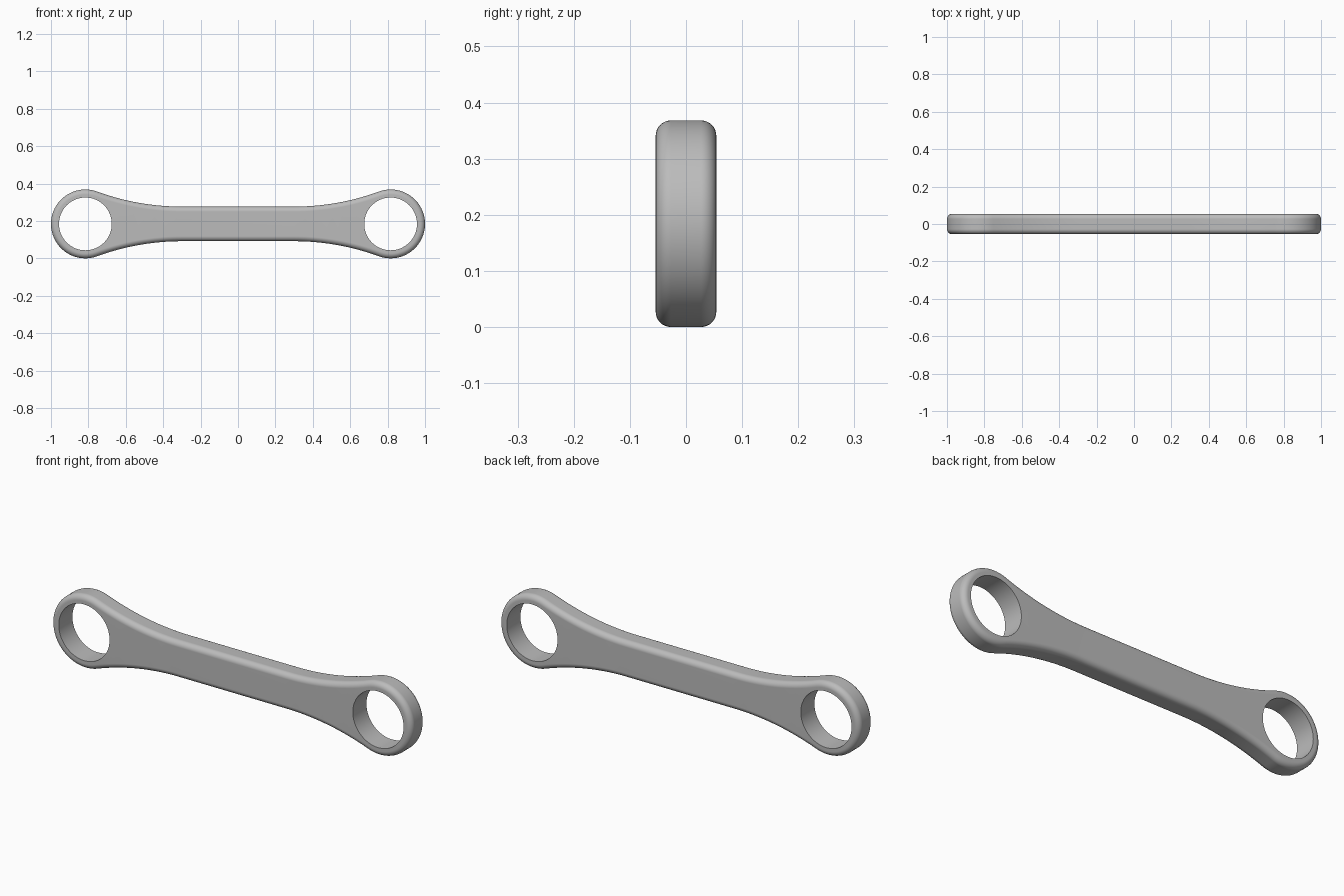
import bpy, bmesh
from math import sin, cos, pi, atan2

cube = bpy.data.objects.get("Cube")
if cube:
    bpy.data.objects.remove(cube, do_unlink=True)

HEAD_R, HOLE_R, HEAD_X = 0.184, 0.141, 0.816   # ring ends
WAIST, ARC_X = 0.0925, 0.30                    # straight middle of the arm
HALF_T, ROUND = 0.054, 0.027                   # half thickness, edge rounding
MID_Z = HEAD_R

# Flank arc: tangent to the straight waist and to the head circle
D = HEAD_X - ARC_X
FLANK_R = (D * D + WAIST ** 2 - HEAD_R ** 2) / (2 * (HEAD_R - WAIST))
TILT = atan2(D, WAIST + FLANK_R)


def outline(inset):
    """Closed outline, moved inward by the inset."""
    quarter = []
    r = FLANK_R + inset
    for i in range(17):
        a = TILT * i / 16
        quarter.append((ARC_X + r * sin(a), WAIST + FLANK_R - r * cos(a)))
    start = pi / 2 + TILT
    r = HEAD_R - inset
    for i in range(1, 33):
        a = start * (1 - i / 32)
        quarter.append((HEAD_X + r * cos(a), r * sin(a)))
    right = quarter + [(x, -z) for x, z in reversed(quarter[:-1])]
    return right + [(-x, -z) for x, z in right]


def circle(side):
    return [(side * HEAD_X + HOLE_R * cos(2 * pi * i / 64),
             HOLE_R * sin(2 * pi * i / 64)) for i in range(64)]


def loft(bm, rings):
    """Skin a list of (outline, y) rings; return the two end edge loops."""
    loops = [[bm.verts.new((x, y, z + MID_Z)) for x, z in pts] for pts, y in rings]
    n = len(loops[0])
    for a, b in zip(loops, loops[1:]):
        for i in range(n):
            j = (i + 1) % n
            bm.faces.new((a[i], a[j], b[j], b[i]))
    return [[bm.edges.get((v[i], v[(i + 1) % n])) for i in range(n)]
            for v in (loops[0], loops[-1])]


bm = bmesh.new()

# Rounded outer wall, front to back
steps = [pi / 2 * i / 8 for i in range(9)]
half = [(ROUND * (1 - sin(a)), HALF_T - ROUND * (1 - cos(a))) for a in steps]
rings = [(outline(i), -y) for i, y in half] + [(outline(i), y) for i, y in reversed(half)]
front, back = loft(bm, rings)

# Straight bores through both heads
for side in (-1, 1):
    f, b = loft(bm, [(circle(side), -HALF_T), (circle(side), HALF_T)])
    front += f
    back += b

# Flat front and back faces around the bores
for edges, ny in ((front, -1), (back, 1)):
    bmesh.ops.triangle_fill(bm, use_beauty=True, use_dissolve=False,
                            edges=edges, normal=(0, ny, 0))
bmesh.ops.recalc_face_normals(bm, faces=bm.faces)

mesh = bpy.data.meshes.new("link_arm")
bm.to_mesh(mesh)
bm.free()
arm = bpy.data.objects.new("link_arm", mesh)
bpy.context.collection.objects.link(arm)

# Plain grey metal
grey = bpy.data.materials.new("grey")
grey.use_nodes = True
grey.diffuse_color = (0.5, 0.5, 0.5, 1)
grey.node_tree.nodes["Principled BSDF"].inputs["Base Color"].default_value = (0.5, 0.5, 0.5, 1)
mesh.materials.append(grey)

# Smooth rounding, crisp bore rims, flat faces
bpy.ops.object.select_all(action='DESELECT')
arm.select_set(True)
bpy.context.view_layer.objects.active = arm
bpy.ops.object.shade_smooth_by_angle(angle=pi / 6)
weighted = arm.modifiers.new("weighted_normals", 'WEIGHTED_NORMAL')
weighted.keep_sharp = True
